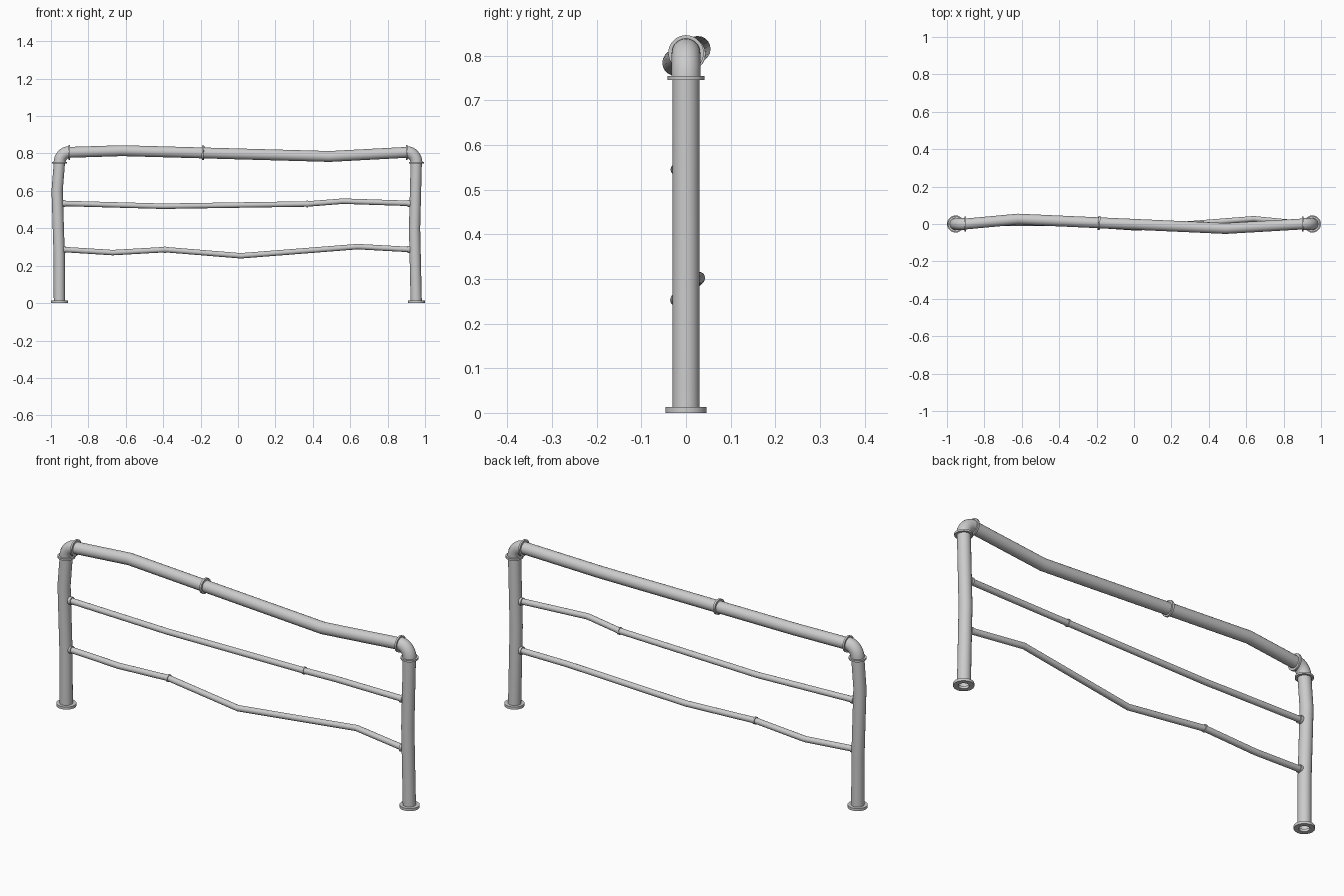
import bpy, bmesh, math
from mathutils import Vector

if "Cube" in bpy.data.objects:
    bpy.data.objects.remove(bpy.data.objects["Cube"])

SIDES = 20


def finish(name, bm):
    bmesh.ops.recalc_face_normals(bm, faces=bm.faces)
    mesh = bpy.data.meshes.new(name)
    bm.to_mesh(mesh)
    bm.free()
    ob = bpy.data.objects.new(name, mesh)
    bpy.context.collection.objects.link(ob)
    bpy.ops.object.select_all(action='DESELECT')
    ob.select_set(True)
    bpy.context.view_layer.objects.active = ob
    bpy.ops.object.shade_smooth_by_angle(angle=math.radians(35))
    return ob


def ring(bm, centre, axis, radius):
    # the railing bends stay close to the xz plane, so y is a safe reference
    side = Vector((0, 1, 0))
    side = (side - axis * side.dot(axis)).normalized()
    up = axis.cross(side)
    return [bm.verts.new(centre + radius * (side * math.cos(a) + up * math.sin(a)))
            for a in (2 * math.pi * i / SIDES for i in range(SIDES))]


def bridge(bm, a, b):
    for i in range(SIDES):
        j = (i + 1) % SIDES
        bm.faces.new((a[i], a[j], b[j], b[i]))


def pipe(name, points, radius):
    pts = [Vector(p) for p in points]
    bm = bmesh.new()
    rings = []
    for i, p in enumerate(pts):
        before = (p - pts[i - 1]).normalized() if i else Vector()
        after = (pts[i + 1] - p).normalized() if i < len(pts) - 1 else Vector()
        rings.append(ring(bm, p, (before + after).normalized(), radius))
    for a, b in zip(rings, rings[1:]):
        bridge(bm, a, b)
    return finish(name, bm)


def collar(name, centre, axis, outer, inner, thick):
    c, d = Vector(centre), Vector(axis).normalized()
    bm = bmesh.new()
    h = d * thick / 2
    loop = [ring(bm, c - h, d, inner), ring(bm, c - h, d, outer),
            ring(bm, c + h, d, outer), ring(bm, c + h, d, inner)]
    for i in range(4):
        bridge(bm, loop[i], loop[(i + 1) % 4])
    return finish(name, bm)


X, Z = (1, 0, 0), (0, 0, 1)

# Posts, slightly bent
pipe("left_post", [(-0.955, 0, 0.002), (-0.956, 0, 0.26), (-0.967, 0, 0.60), (-0.955, 0, 0.75)], 0.03)
pipe("right_post", [(0.953, 0, 0.002), (0.944, 0, 0.40), (0.953, 0, 0.75)], 0.03)

# Flanges and corner elbows
for side, s in (("left", -1), ("right", 1)):
    x = s * 0.954
    collar(side + "_base_flange", (x, 0, 0.0065), Z, 0.046, 0.024, 0.013)
    collar(side + "_post_collar", (x, 0, 0.75), Z, 0.041, 0.024, 0.009)
    collar(side + "_rail_collar", (s * 0.902, 0, 0.806), X, 0.040, 0.024, 0.009)
    arc = [(s * (0.902 + 0.052 * math.cos(t)), 0, 0.75 + 0.057 * math.sin(t))
           for t in (math.pi / 2 * i / 8 for i in range(9))]
    pipe(side + "_elbow", arc, 0.032)

# Top rail
pipe("top_rail", [(-0.902, 0, 0.806), (-0.62, 0.026, 0.815),
                  (0.49, -0.024, 0.784), (0.902, 0, 0.806)], 0.029)
collar("top_rail_joint", (-0.187, 0.006, 0.804), (1.11, -0.05, -0.031), 0.038, 0.024, 0.01)

# Middle rail
pipe("middle_rail", [(-0.94, 0, 0.533), (-0.40, 0.006, 0.518), (0.37, -0.002, 0.530),
                     (0.56, -0.02, 0.545), (0.93, 0, 0.533)], 0.0145)
collar("middle_rail_joint", (0.37, -0.002, 0.530), X, 0.018, 0.01, 0.009)

# Lower rail
pipe("lower_rail", [(-0.94, 0, 0.287), (-0.67, 0.012, 0.270), (-0.39, 0.006, 0.286),
                    (0.015, -0.021, 0.253), (0.64, 0.028, 0.302), (0.93, 0, 0.286)], 0.0145)
collar("lower_rail_joint", (-0.39, 0.006, 0.286), X, 0.018, 0.01, 0.009)

# Small sockets where the rails meet the posts
for level, z in (("middle", 0.533), ("lower", 0.287)):
    collar("left_" + level + "_socket", (-0.929, 0, z), X, 0.019, 0.01, 0.014)
    collar("right_" + level + "_socket", (0.913, 0, z), X, 0.019, 0.01, 0.012)
